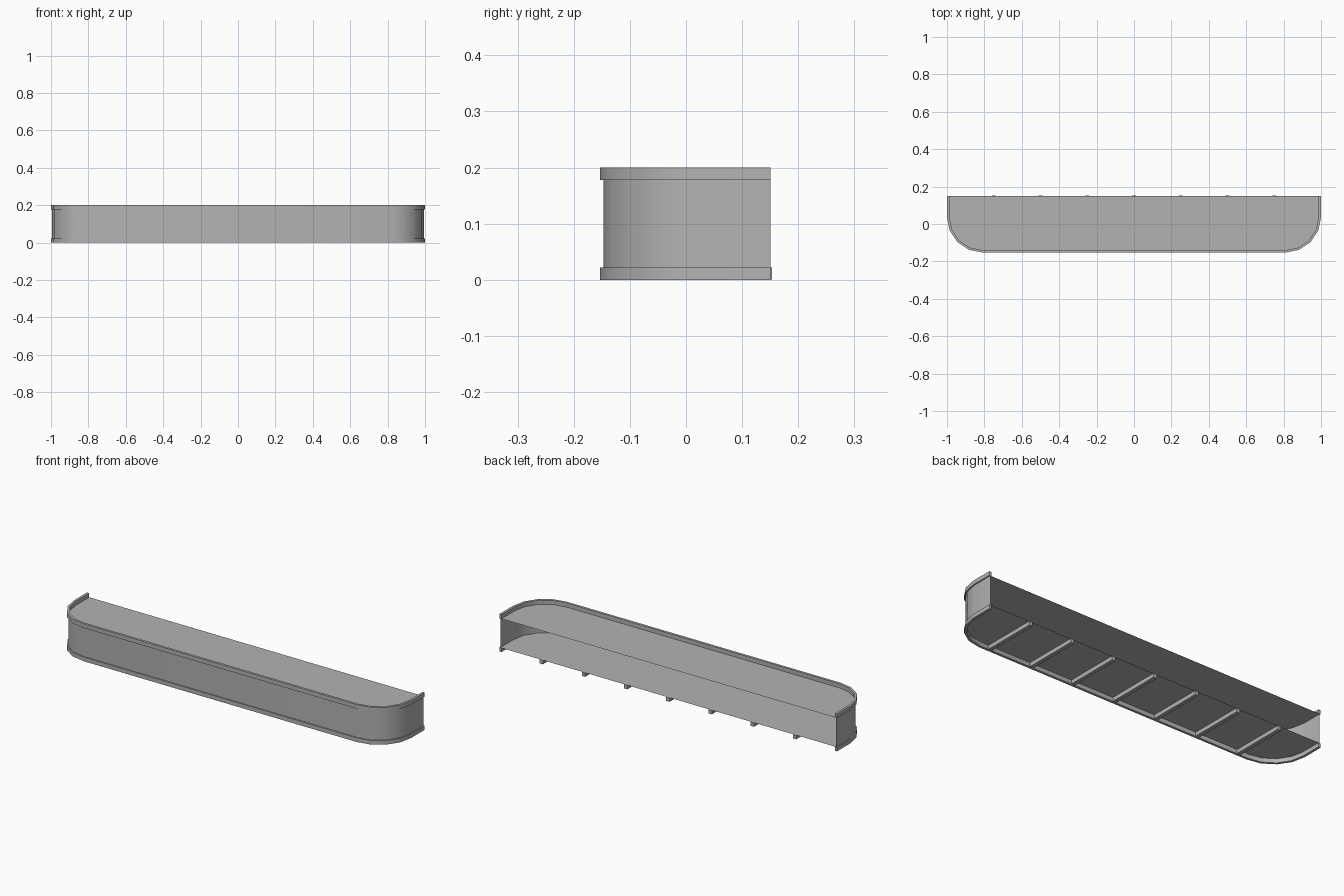
import bpy
import bmesh
import math

if "Cube" in bpy.data.objects:
    bpy.data.objects.remove(bpy.data.objects["Cube"])

HALF, BACK, FRONT = 0.994, 0.151, -0.147   # wall outline
RADIUS, STEPS = 0.185, 4
LOW, HIGH, TOP = 0.022, 0.178, 0.2         # floor, deck, rim top

GREY = bpy.data.materials.new("plain grey")
GREY.use_nodes = True
COLOUR = (0.45, 0.45, 0.45, 1)
GREY.diffuse_color = COLOUR
GREY.node_tree.nodes["Principled BSDF"].inputs["Base Color"].default_value = COLOUR


def outline(grow=0.0):
    """U-shaped path with two rounded front corners, open at the back."""
    r = RADIUS + grow
    cx, cy = HALF - RADIUS, FRONT + RADIUS
    left = [(cx + r * math.cos(a), cy - r * math.sin(a))
            for a in (i * math.pi / 2 / STEPS for i in range(STEPS + 1))]
    left.insert(0, (HALF + grow, BACK))
    return left + [(-x, y) for x, y in reversed(left)]


def finish(name, bm):
    bmesh.ops.recalc_face_normals(bm, faces=bm.faces)
    mesh = bpy.data.meshes.new(name)
    bm.to_mesh(mesh)
    bm.free()
    mesh.materials.append(GREY)
    obj = bpy.data.objects.new(name, mesh)
    bpy.context.collection.objects.link(obj)
    bpy.ops.object.select_all(action="DESELECT")
    obj.select_set(True)
    bpy.context.view_layer.objects.active = obj
    bpy.ops.object.shade_smooth_by_angle(angle=math.radians(35))
    return obj


def sweep(name, section, closed):
    """Carry (grow, z) section points along the U-shaped path."""
    bm = bmesh.new()
    rows = [[bm.verts.new((x, y, z)) for x, y in outline(g)] for g, z in section]
    pairs = list(zip(rows, rows[1:]))
    if closed:
        pairs.append((rows[-1], rows[0]))
        for end in (0, -1):
            bm.faces.new([row[end] for row in rows])
    for a, b in pairs:
        for i in range(len(a) - 1):
            bm.faces.new((a[i], a[i + 1], b[i + 1], b[i]))
    return finish(name, bm)


def sheet(name, z):
    bm = bmesh.new()
    face = bm.faces.new([bm.verts.new((x, y, z)) for x, y in outline()])
    face.normal_update()
    if face.normal.z < 0:
        face.normal_flip()
    return finish(name, bm)


def rim(name, z0, z1):
    out, inn = 0.006, -0.007
    return sweep(name, [(out, z0), (out, z1), (inn, z1), (inn, z0)], True)


# Curved wall, deck and floor
sweep("wall", [(0, LOW), (0, HIGH)], False)
sheet("top_deck", HIGH)
sheet("floor", LOW)

# Edge trims
rim("top_rim", HIGH, TOP)
rim("bottom_rim", 0, LOW)

# Joists under the floor
for n in range(-3, 4):
    bm = bmesh.new()
    bmesh.ops.create_cube(bm, size=1)
    y0, y1 = FRONT + 0.006, 0.153
    for v in bm.verts:
        v.co.x = n * 0.25 + v.co.x * 0.02
        v.co.y = (y0 + y1) / 2 + v.co.y * (y1 - y0)
        v.co.z = 0.001 + (v.co.z + 0.5) * (LOW - 0.001)
    finish(f"joist_{n + 4}", bm)
